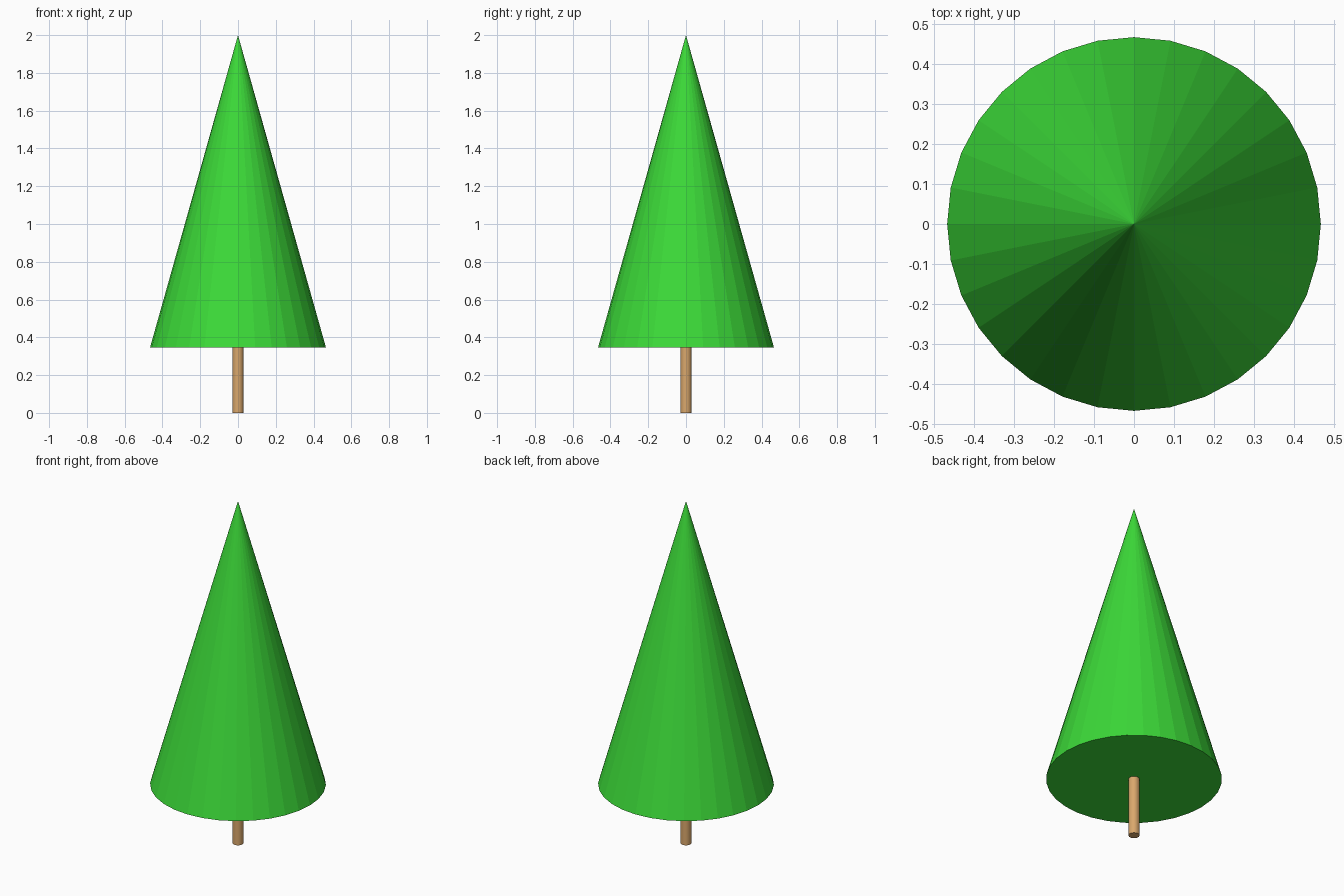
import bpy

if "Cube" in bpy.data.objects:
    bpy.data.objects.remove(bpy.data.objects["Cube"])

SIDES = 32
BASE_Z = 0.345   # underside of the foliage
TOP_Z = 2.0


def tapered(name, r_bottom, r_top, z0, z1, color):
    """Flat-shaded cone or cylinder standing between two heights."""
    bpy.ops.mesh.primitive_cone_add(
        vertices=SIDES, radius1=r_bottom, radius2=r_top,
        depth=z1 - z0, location=(0, 0, (z0 + z1) / 2))
    obj = bpy.context.object
    obj.name = name
    mat = bpy.data.materials.new(name + "_material")
    mat.diffuse_color = color
    mat.use_nodes = True
    mat.node_tree.nodes["Principled BSDF"].inputs["Base Color"].default_value = mat.diffuse_color
    obj.data.materials.append(mat)
    return obj


# Trunk: thin post from the ground to the foliage
tapered("trunk", 0.029, 0.029, 0.0, BASE_Z, (0.70, 0.39, 0.15, 1))

# Foliage: single tall cone with a closed underside
tapered("foliage", 0.466, 0.0, BASE_Z, TOP_Z, (0.045, 0.70, 0.04, 1))
